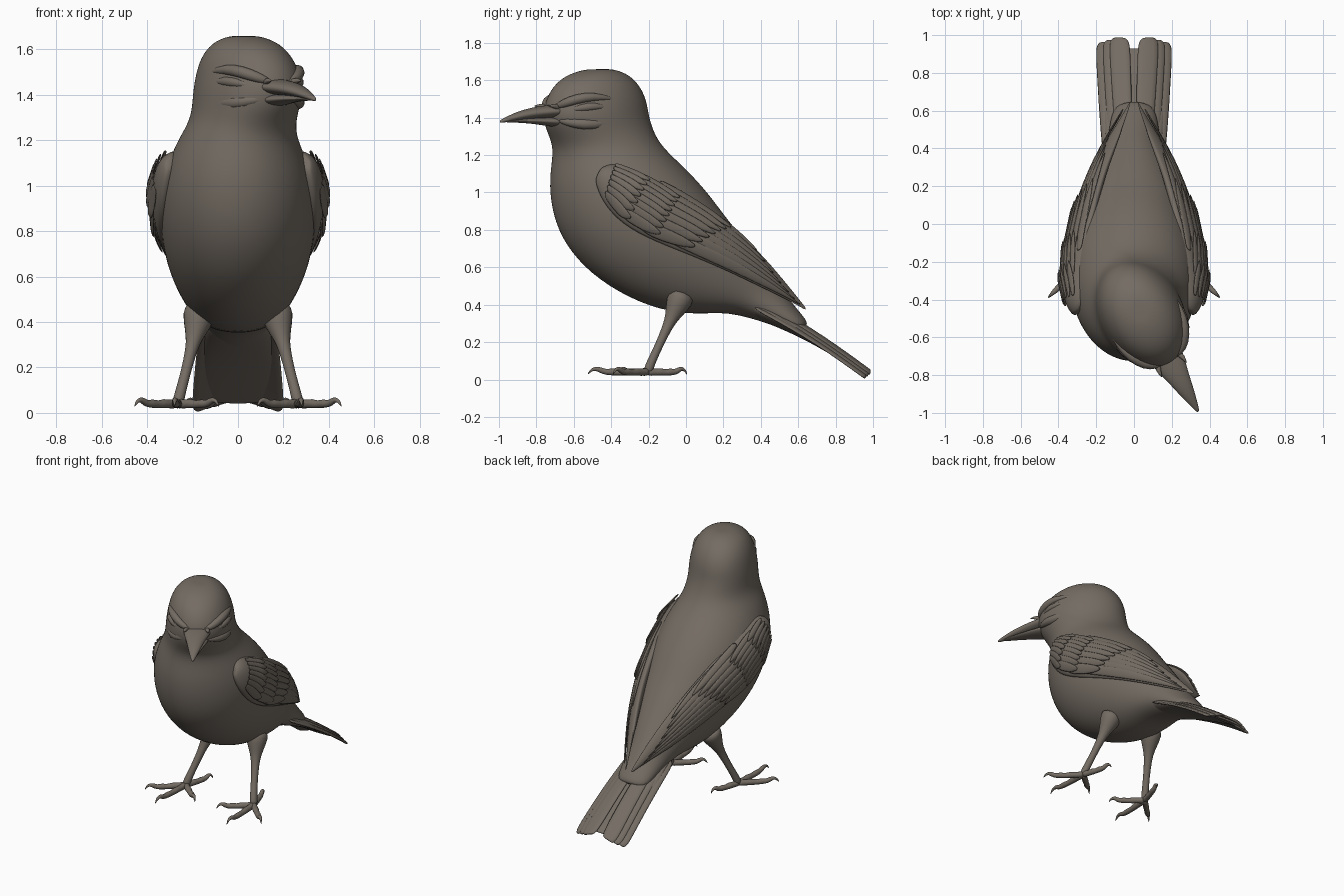
import bpy, math
from mathutils import Vector, Matrix

if "Cube" in bpy.data.objects:
    bpy.data.objects.remove(bpy.data.objects["Cube"])

mat = bpy.data.materials.new("brown_grey")
mat.diffuse_color = (0.175, 0.15, 0.125, 1)
mat.use_nodes = True
mat.node_tree.nodes["Principled BSDF"].inputs["Base Color"].default_value = mat.diffuse_color


def make(name, verts, faces, mirror=False, subsurf=0, solid=0):
    me = bpy.data.meshes.new(name)
    me.from_pydata([tuple(v) for v in verts], [], faces)
    me.materials.append(mat)
    ob = bpy.data.objects.new(name, me)
    bpy.context.collection.objects.link(ob)
    for p in me.polygons:
        p.use_smooth = True
    if solid:
        m = ob.modifiers.new("solid", 'SOLIDIFY')
        m.thickness, m.offset = solid, 0
    if subsurf:
        m = ob.modifiers.new("sub", 'SUBSURF')
        m.levels = m.render_levels = subsurf
    if mirror:
        ob.modifiers.new("mirror", 'MIRROR')
    return ob


def loft(name, rings, mirror=False, subsurf=2):
    n = len(rings[0])
    verts = [v for r in rings for v in r]
    faces = [(i*n+j, i*n+(j+1) % n, (i+1)*n+(j+1) % n, (i+1)*n+j)
             for i in range(len(rings)-1) for j in range(n)]
    for base, flip in ((0, True), ((len(rings)-1)*n, False)):
        c = len(verts)
        verts.append(sum((Vector(v) for v in verts[base:base+n]), Vector())/n)
        for j in range(n):
            a, b = base+j, base+(j+1) % n
            faces.append((b, a, c) if flip else (a, b, c))
    ob = make(name, verts, faces, mirror, subsurf)
    import bmesh
    bm = bmesh.new()
    bm.from_mesh(ob.data)
    bmesh.ops.recalc_face_normals(bm, faces=bm.faces)
    bm.to_mesh(ob.data)
    bm.free()
    return ob


def tube(name, pts, radii, mirror=False, n=8):
    pts = [Vector(p) for p in pts]
    rings = []
    for i, p in enumerate(pts):
        d = pts[min(i+1, len(pts)-1)] - pts[max(i-1, 0)]
        q = d.to_track_quat('Z', 'Y')
        rings.append([p + q @ Vector((radii[i]*math.cos(2*math.pi*j/n),
                                      radii[i]*math.sin(2*math.pi*j/n), 0)) for j in range(n)])
    return loft(name, rings, mirror, 1)


def leaves(name, sheets, solid):
    # many thin feather sheets, each a grid of rows, joined in one mirrored object
    verts, faces = [], []
    for rows in sheets:
        o, n = len(verts), len(rows[0])
        verts += [v for r in rows for v in r]
        faces += [(o+i*n+j, o+i*n+j+1, o+(i+1)*n+j+1, o+(i+1)*n+j)
                  for i in range(len(rows)-1) for j in range(n-1)]
    return make(name, verts, faces, True, 1, solid)


# Body and turned head: rings of (front y, front z, back y, back z, half width, yaw, centre x)
R = [(-.55, 1.658, -.38, 1.66, .07, 30, .03), (-.66, 1.625, -.29, 1.63, .14, 30, .035),
     (-.735, 1.56, -.225, 1.565, .187, 30, .04), (-.775, 1.48, -.19, 1.49, .21, 30, .045),
     (-.785, 1.41, -.18, 1.42, .222, 30, .045), (-.765, 1.34, -.17, 1.36, .225, 25, .035),
     (-.725, 1.27, -.15, 1.29, .235, 15, .02), (-.715, 1.20, -.10, 1.22, .262, 5, 0),
     (-.735, 1.07, .01, 1.12, .315, 0, 0), (-.725, .92, .12, 1.0, .345, 0, 0),
     (-.675, .76, .215, .87, .345, 0, 0), (-.555, .60, .29, .78, .325, 0, 0),
     (-.37, .465, .36, .69, .285, 0, 0), (-.15, .37, .43, .60, .23, 0, 0),
     (.06, .345, .48, .53, .18, 0, 0), (.22, .365, .53, .46, .15, 0, 0),
     (.44, .30, .60, .37, .13, 0, 0), (.58, .245, .66, .30, .11, 0, 0)]
rings = []
for fy, fz, by, bz, w, yaw, cx in R:
    c = Vector((cx, (fy+by)/2, (fz+bz)/2))
    half = Vector((0, (fy-by)/2, (fz-bz)/2))
    rot = Matrix.Rotation(math.radians(yaw), 3, 'Z')
    rings.append([c + rot @ (half*math.cos(a) + Vector((w*math.sin(a), 0, 0)))
                  for a in (2*math.pi*k/24 for k in range(24))])
loft("body_and_head", rings)

# Head frame: u forward, v to the bird's left
head_rot = Matrix.Rotation(math.radians(30), 3, 'Z')


def head(u, v, z):
    return Vector((.045, -.482, z)) + head_rot @ Vector((v, -u, 0))


# Beak: rows of (forward, top z, bottom z, half width)
def beak(name, rows):
    out = []
    for u, top, bot, w in rows:
        out.append([head(u, w*math.sin(a), (top+bot)/2 + (top-bot)/2*math.cos(a))
                    for a in (2*math.pi*k/12 for k in range(12))])
    loft(name, out)


beak("upper_beak", [(.22, 1.475, 1.40, .10), (.30, 1.468, 1.397, .085), (.38, 1.458, 1.395, .062),
                    (.47, 1.437, 1.388, .042), (.54, 1.41, 1.378, .023), (.59, 1.388, 1.37, .008)])
beak("lower_beak", [(.22, 1.41, 1.345, .085), (.30, 1.402, 1.355, .072), (.38, 1.40, 1.366, .052),
                    (.47, 1.394, 1.373, .033), (.55, 1.382, 1.374, .012)])

# Brows, cheeks, eyes and nostril bristles on both sides of the head
for s, side in ((1, "left"), (-1, "right")):
    def face_pt(deg, z, k=1.0):
        a = math.radians(deg)
        return head(.292*k*math.cos(a), s*.208*k*math.sin(a), z)
    tube("brow_"+side, [face_pt(12, 1.455, .97), face_pt(28, 1.475, 1.0), face_pt(45, 1.50, .98),
                        face_pt(65, 1.515, .96), face_pt(88, 1.50, .93)],
         [.012, .026, .03, .026, .01])
    tube("eyelid_"+side, [face_pt(35, 1.44, .97), face_pt(50, 1.452, .98), face_pt(66, 1.462, .98),
                          face_pt(82, 1.455, .96)], [.008, .024, .026, .008])
    tube("cheek_"+side, [face_pt(20, 1.385, .96), face_pt(42, 1.37, .98), face_pt(65, 1.36, .98),
                         face_pt(95, 1.38, .94)], [.015, .03, .035, .012])
    tube("nostril_bristle_"+side, [head(.26, s*.06, 1.45), head(.30, s*.075, 1.465),
                                   head(.335, s*.075, 1.462)], [.02, .014, .003])

# Wing: sections of (upper edge), (lower edge), bulge
S = [((.29, -.45, 1.14), (.32, -.49, 1.06), .02), ((.26, -.37, 1.17), (.34, -.45, .94), .075),
     ((.25, -.20, 1.11), (.35, -.35, .82), .09), ((.23, -.02, 1.01), (.345, -.18, .73), .075),
     ((.19, .15, .90), (.30, .05, .645), .06), ((.15, .29, .79), (.23, .25, .56), .045),
     ((.10, .42, .66), (.155, .42, .48), .03), ((.045, .55, .50), (.075, .55, .42), .015),
     ((.018, .64, .385), (.025, .64, .37), .004)]
OUT = Vector((.84, .1, .5)).normalized()


def wing_pt(s, t, off=0.0):
    i = min(int(s), len(S)-2)
    f = s - i
    up = Vector(S[i][0]).lerp(Vector(S[i+1][0]), f)
    lo = Vector(S[i][1]).lerp(Vector(S[i+1][1]), f)
    b = S[i][2]*(1-f) + S[i+1][2]*f
    t = max(0, min(1, t))
    return up.lerp(lo, t) + OUT*(b*math.sin(math.pi*t)**.75 + off)


loft("wing", [[wing_pt(i, k/8) for k in range(9)] +
              [wing_pt(i, k/8) - OUT*(S[i][2]*1.3*math.sin(math.pi*k/8)**.75 + .02*(i < 7))
               for k in (7, 5, 3, 1)] for i in range(len(S))], True)


# Wing feathers follow the wing surface
def feather(s0, t0, s1, t1, w, lift):
    rows = []
    for i, p in enumerate((.6, .85, 1, 1, .95, .75, .2)):
        k = i/6
        s, t = s0+(s1-s0)*k, t0+(t1-t0)*k
        rows.append([wing_pt(s, t+w*p*e, .002+lift*k+(.006 if e == 0 else 0) - .004*e)
                     for e in (-1, 0, 1)])
    return rows


leaves("flight_feathers", [feather(2.8, .14+.12*j, min(5.7+.33*j, 7.7), .14+.12*j, .10, .010)
                           for j in range(7)], .007)
leaves("long_coverts", [feather(2.4, .12+.125*j, 4.7-.13*j, .15+.12*j, .085, .018)
                        for j in range(7)], .007)
for name, a, b, n in (("middle_coverts", 1.7, 3.1, 8), ("small_coverts", 1.0, 2.2, 7)):
    leaves(name, [feather(a, .2+.65*j/(n-1), b, .24+.65*j/(n-1), .07, .018)
                  for j in range(n)], .006)

# Tail: three overlapping feathers per side, mirrored
tail = []
for j in range(3):
    a = Vector((.05+.038*j, .36, .435-.022*j))
    b = Vector((.078+.035*j, .985-.012*j, .035-.010*j))
    rows = []
    for k, p in ((0, .8), (.2, .9), (.4, 1), (.6, 1.05), (.8, 1.1), (.93, 1.1), (.985, .95), (1, .55)):
        c = a.lerp(b, k)
        c.z += .02*math.sin(math.pi*k)
        rows.append([c + Vector((.052*p*e, 0, -.012*e + (.006 if e == 0 else 0)))
                     for e in (-1, 0, 1)])
    tail.append(rows)
leaves("tail_feathers", tail, .018)
# Solid underside joining tail to rump
loft("tail_base", [[Vector((w*math.cos(q), y, z + h*math.sin(q)))
                    for q in (2*math.pi*k/16 for k in range(16))]
                   for y, z, w, h in ((.30, .42, .14, .07), (.45, .345, .155, .05),
                                      (.62, .25, .165, .028), (.80, .135, .165, .016),
                                      (.93, .045, .14, .008))])

# Legs with feathered thighs
tube("leg", [(.165, -.02, .46), (.18, -.05, .39), (.192, -.075, .335), (.205, -.10, .28),
             (.232, -.15, .17), (.255, -.19, .085), (.265, -.205, .04)],
     [.085, .065, .04, .027, .023, .025, .028], True, 10)

# Toes with knuckles and hooked claws
foot = Vector((.265, -.205, .042))
for name, tip in (("outer_toe", (.455, -.39)), ("middle_toe", (.28, -.525)),
                  ("inner_toe", (.085, -.36)), ("hind_toe", (.20, .005))):
    d = Vector((tip[0], tip[1], .042)) - foot
    prof = ((0, 0, .026), (.2, -.004, .019), (.32, 0, .024), (.45, -.006, .017), (.58, 0, .022),
            (.7, -.003, .016), (.78, .008, .017), (.87, .018, .012), (.95, .008, .008), (1, -.014, .002))
    tube(name, [foot + d*k + Vector((0, 0, h)) for k, h, r in prof], [r for k, h, r in prof], True)
